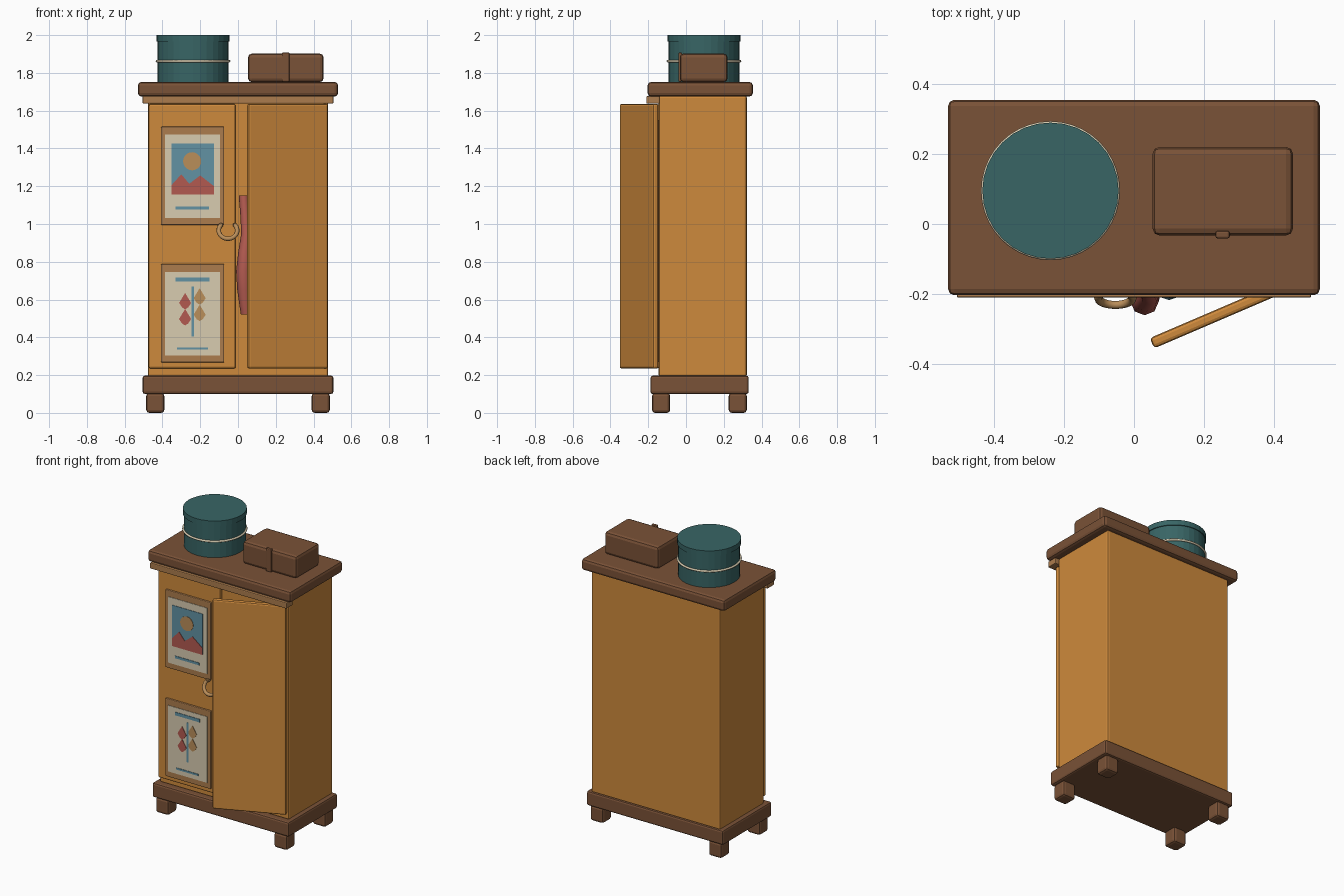
import bpy, bmesh, math
from mathutils import Matrix

if "Cube" in bpy.data.objects:
    bpy.data.objects.remove(bpy.data.objects["Cube"])


def material(name, r, g, b):
    m = bpy.data.materials.new(name)
    lin = [((c / 255 + 0.055) / 1.055) ** 2.4 for c in (r, g, b)]
    m.diffuse_color = (*lin, 1)
    m.use_nodes = True
    m.node_tree.nodes["Principled BSDF"].inputs["Base Color"].default_value = m.diffuse_color
    return m


ORANGE = material("honey wood", 206, 138, 60)
BROWN = material("dark wood", 122, 82, 55)
TAN = material("tan wood", 172, 124, 77)
CREAM = material("cream paper", 216, 204, 176)
BLUE = material("dusty blue", 98, 146, 164)
RED = material("brick red", 178, 90, 80)
TEAL = material("deep teal", 56, 101, 101)
BRASS = material("brass", 186, 142, 90)


def finish(name, bm, mat):
    bmesh.ops.recalc_face_normals(bm, faces=bm.faces)
    me = bpy.data.meshes.new(name)
    bm.to_mesh(me)
    bm.free()
    me.materials.append(mat)
    ob = bpy.data.objects.new(name, me)
    bpy.context.collection.objects.link(ob)
    return ob


def box(name, x, y, z, mat, bevel=0.0):
    bm = bmesh.new()
    bmesh.ops.create_cube(bm, size=1)
    for v in bm.verts:
        v.co = [(a + b) / 2 + c * (b - a) for (a, b), c in zip((x, y, z), v.co)]
    if bevel:
        bmesh.ops.bevel(bm, geom=bm.edges[:], offset=bevel, segments=2,
                        profile=0.5, affect='EDGES')
    return finish(name, bm, mat)


def plate(name, pts, y_back, y_front, mat):
    """Thin upright plate cut from an (x, z) outline."""
    bm = bmesh.new()
    f = bm.faces.new([bm.verts.new((x, y_back, z)) for x, z in pts])
    r = bmesh.ops.extrude_face_region(bm, geom=[f])
    for v in r["geom"]:
        if isinstance(v, bmesh.types.BMVert):
            v.co.y = y_front
    return finish(name, bm, mat)


def cylinder(name, x, y, z0, z1, r, mat, bevel=0.0):
    bm = bmesh.new()
    bmesh.ops.create_cone(bm, cap_ends=True, segments=32, radius1=r, radius2=r,
                          depth=z1 - z0,
                          matrix=Matrix.Translation((x, y, (z0 + z1) / 2)))
    return finish(name, bm, mat)


def tube(name, rings, mat, closed=False, sides=8):
    """Skin a list of rings; each ring is a list of 3D points."""
    bm = bmesh.new()
    loops = [[bm.verts.new(p) for p in ring] for ring in rings]
    n = len(loops)
    for i in range(n if closed else n - 1):
        a, b = loops[i], loops[(i + 1) % n]
        for j in range(sides):
            k = (j + 1) % sides
            bm.faces.new((a[j], a[k], b[k], b[j]))
    if not closed:
        bm.faces.new(loops[0])
        bm.faces.new(loops[-1])
    ob = finish(name, bm, mat)
    for p in ob.data.polygons:
        p.use_smooth = len(p.vertices) == 4
    return ob


def arc_tube(name, centre, R, r, a0, a1, steps, mat, tilt, closed=False):
    """Torus arc in the xy plane, tilted about x."""
    M = Matrix.Translation(centre) @ Matrix.Rotation(tilt, 4, 'X')
    rings = []
    for i in range(steps):
        a = a0 + (a1 - a0) * i / (steps if closed else steps - 1)
        M2 = M @ Matrix.Rotation(a, 4, 'Z')
        rings.append([M2 @ Matrix.Translation((R + r * math.cos(t), 0, r * math.sin(t))).to_translation()
                      for t in (j * math.tau / 8 for j in range(8))])
    return tube(name, rings, mat, closed)


def cloth(name, sections, mat):
    """Hanging cloth from (z, x, y, half width, half depth) sections."""
    rings = [[(x + w * math.cos(t), y + d * math.sin(t), z)
              for t in (j * math.tau / 8 for j in range(8))]
             for z, x, y, w, d in sections]
    return tube(name, rings, mat)


# Carcass, plinth, top board, cornice strip
box("carcass", (-0.477, 0.477), (-0.145, 0.322), (0.19, 1.68), ORANGE, 0.012)
box("plinth", (-0.505, 0.505), (-0.188, 0.332), (0.1, 0.197), BROWN, 0.012)
box("top_board", (-0.53, 0.53), (-0.203, 0.354), (1.675, 1.752), BROWN, 0.018)
box("cornice_strip", (-0.505, 0.505), (-0.21, -0.14), (1.637, 1.677), TAN, 0.005)
for sx, side in ((-1, "left"), (1, "right")):
    for y, end in ((-0.132, "front"), (0.274, "back")):
        box(f"{end}_{side}_foot", (sx * 0.438 - 0.048, sx * 0.438 + 0.048),
            (y - 0.048, y + 0.048), (0, 0.105), BROWN, 0.016)

# Doors: left closed, right ajar on its hinge; dark opening behind it
box("left_door", (-0.473, -0.012), (-0.173, -0.143), (0.235, 1.635), ORANGE, 0.01)
door = box("right_door", (-0.457, 0), (-0.032, 0), (0.235, 1.635), ORANGE, 0.01)
door.location = (0.465, -0.145, 0)
door.rotation_euler.z = math.radians(23.2)
box("door_opening", (0.065, 0.44), (-0.148, -0.143), (0.27, 1.55), BROWN)


# Posters in frames
def rect(name, x0, x1, z0, z1, y_back, y_front, mat):
    return plate(name, [(x0, z0), (x1, z0), (x1, z1), (x0, z1)], y_back, y_front, mat)


for label, z0, z1 in (("upper", 0.995, 1.515), ("lower", 0.267, 0.788)):
    box(f"{label}_poster_frame", (-0.408, -0.073), (-0.187, -0.17), (z0, z1), TAN, 0.005)
    rect(f"{label}_poster_paper", -0.386, -0.095, z0 + 0.038, z1 - 0.041, -0.186, -0.19, CREAM)

# Upper poster: sky, sun, mountains, caption bar
L1, L2 = (-0.189, -0.193), (-0.192, -0.196)
rect("poster_sky", -0.353, -0.127, 1.155, 1.427, *L1, BLUE)
plate("poster_sun", [(-0.243 + 0.048 * math.cos(i * math.tau / 20),
                      1.332 + 0.048 * math.sin(i * math.tau / 20)) for i in range(20)], *L2, BRASS)
plate("poster_mountains", [(-0.353, 1.155), (-0.127, 1.155), (-0.127, 1.2), (-0.2, 1.257),
                           (-0.258, 1.213), (-0.3, 1.263), (-0.353, 1.205)], *L2, RED)
rect("poster_caption_bar", -0.332, -0.153, 1.077, 1.093, *L1, BLUE)

# Lower poster: header, stem, leaves, footer
rect("poster_header_bar", -0.332, -0.15, 0.696, 0.717, *L1, BLUE)
rect("poster_stem", -0.247, -0.233, 0.405, 0.67, *L1, BLUE)
rect("poster_footer_bar", -0.322, -0.16, 0.335, 0.347, *L1, BLUE)
for i, (x, z, mat) in enumerate(((-0.28, 0.59, RED), (-0.28, 0.505, RED),
                                 (-0.203, 0.615, BRASS), (-0.203, 0.528, BRASS))):
    plate(f"poster_leaf_{i + 1}", [(x, z + 0.045), (x - 0.032, z - 0.008), (x - 0.016, z - 0.032),
                                   (x, z - 0.042), (x + 0.016, z - 0.032), (x + 0.032, z - 0.008)], *L1, mat)

# Curved brass pull on the left door
arc_tube("door_pull", (-0.053, -0.21, 0.966), 0.049, 0.012, math.radians(-220),
         math.radians(40), 20, BRASS, math.radians(65))
for x in (-0.09, -0.016):
    box("pull_mount", (x - 0.01, x + 0.01), (-0.2, -0.165), (0.984, 1.004), BRASS, 0.004)

# Cloth slipping out of the open door
cloth("red_scarf", [(1.15, 0.03, -0.175, 0.026, 0.022), (1.05, 0.038, -0.185, 0.026, 0.026),
                    (0.95, 0.045, -0.2, 0.028, 0.03), (0.85, 0.035, -0.215, 0.034, 0.034),
                    (0.75, 0.03, -0.222, 0.04, 0.038), (0.65, 0.034, -0.215, 0.038, 0.036),
                    (0.52, 0.045, -0.2, 0.03, 0.03)], RED)
cloth("blue_cloth", [(1.1, 0.1, -0.165, 0.03, 0.025), (0.9, 0.105, -0.18, 0.034, 0.032),
                     (0.7, 0.1, -0.185, 0.038, 0.032), (0.5, 0.1, -0.175, 0.034, 0.026)], BLUE)

# Round hat box with cord
cylinder("hat_box", -0.238, 0.095, 1.75, 1.97, 0.188, TEAL)
cylinder("hat_box_lid", -0.238, 0.095, 1.965, 2.0, 0.194, TEAL)
arc_tube("hat_box_cord", (-0.238, 0.095, 1.862), 0.191, 0.007, 0, math.tau, 40, CREAM, 0, True)

# Small case with strap
box("small_case", (0.053, 0.453), (-0.033, 0.22), (1.751, 1.902), BROWN, 0.02)
box("case_strap", (0.232, 0.273), (-0.041, -0.02), (1.753, 1.908), BROWN, 0.006)
